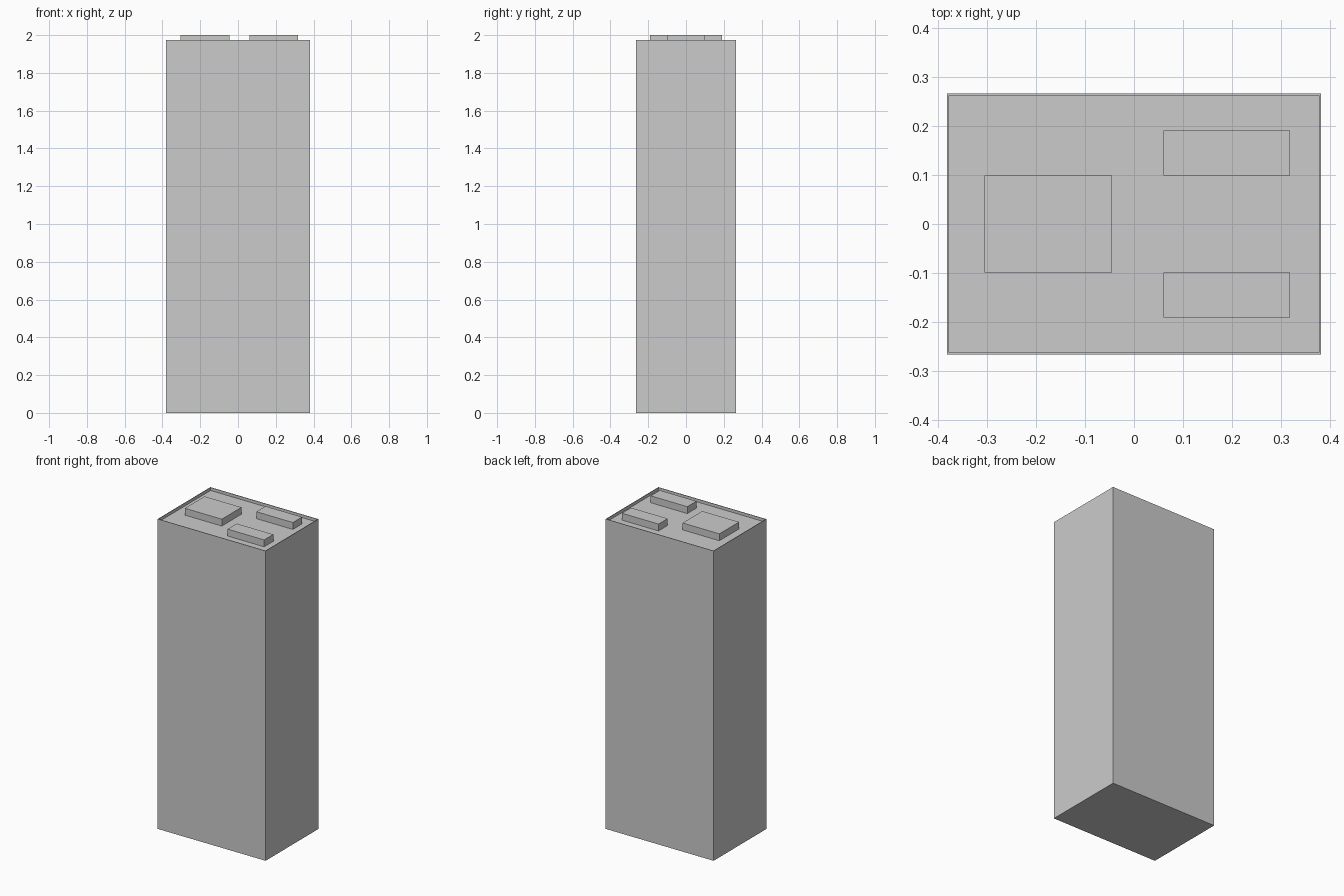
import bpy, bmesh

if "Cube" in bpy.data.objects:
    bpy.data.objects.remove(bpy.data.objects["Cube"])

HX, HY = 0.381, 0.266      # half footprint of the tower
RIM_Z, ROOF_Z, TOP_Z = 1.975, 1.956, 2.0
WALL = 0.0055              # parapet thickness


def box(name, x0, x1, y0, y1, z0, z1, recess=0.0):
    """Flat-faced box; with recess, the top gets a thin rim around a sunken floor."""
    bm = bmesh.new()
    bmesh.ops.create_cube(bm, size=1)
    for v in bm.verts:
        v.co.x = x1 if v.co.x > 0 else x0
        v.co.y = y1 if v.co.y > 0 else y0
        v.co.z = z1 if v.co.z > 0 else z0
    if recess:
        bm.normal_update()
        top = max(bm.faces, key=lambda f: f.calc_center_median().z)
        bmesh.ops.inset_individual(bm, faces=[top], thickness=WALL)
        floor = bmesh.ops.extrude_discrete_faces(bm, faces=[top])["faces"][0]
        bmesh.ops.translate(bm, verts=floor.verts, vec=(0, 0, -recess))
    bmesh.ops.recalc_face_normals(bm, faces=bm.faces)
    mesh = bpy.data.meshes.new(name)
    bm.to_mesh(mesh)
    bm.free()
    obj = bpy.data.objects.new(name, mesh)
    bpy.context.collection.objects.link(obj)
    return obj


# Tower block with parapet and sunken roof
box("tower", -HX, HX, -HY, HY, 0, RIM_Z, recess=RIM_Z - ROOF_Z)

# Large rooftop unit on the left
box("large_roof_unit", -0.305, -0.045, -0.099, 0.099, ROOF_Z, TOP_Z)

# Pair of small rooftop units on the right
for name, y0, y1 in (("front_roof_unit", -0.191, -0.099), ("back_roof_unit", 0.099, 0.191)):
    box(name, 0.06, 0.318, y0, y1, ROOF_Z, TOP_Z)
